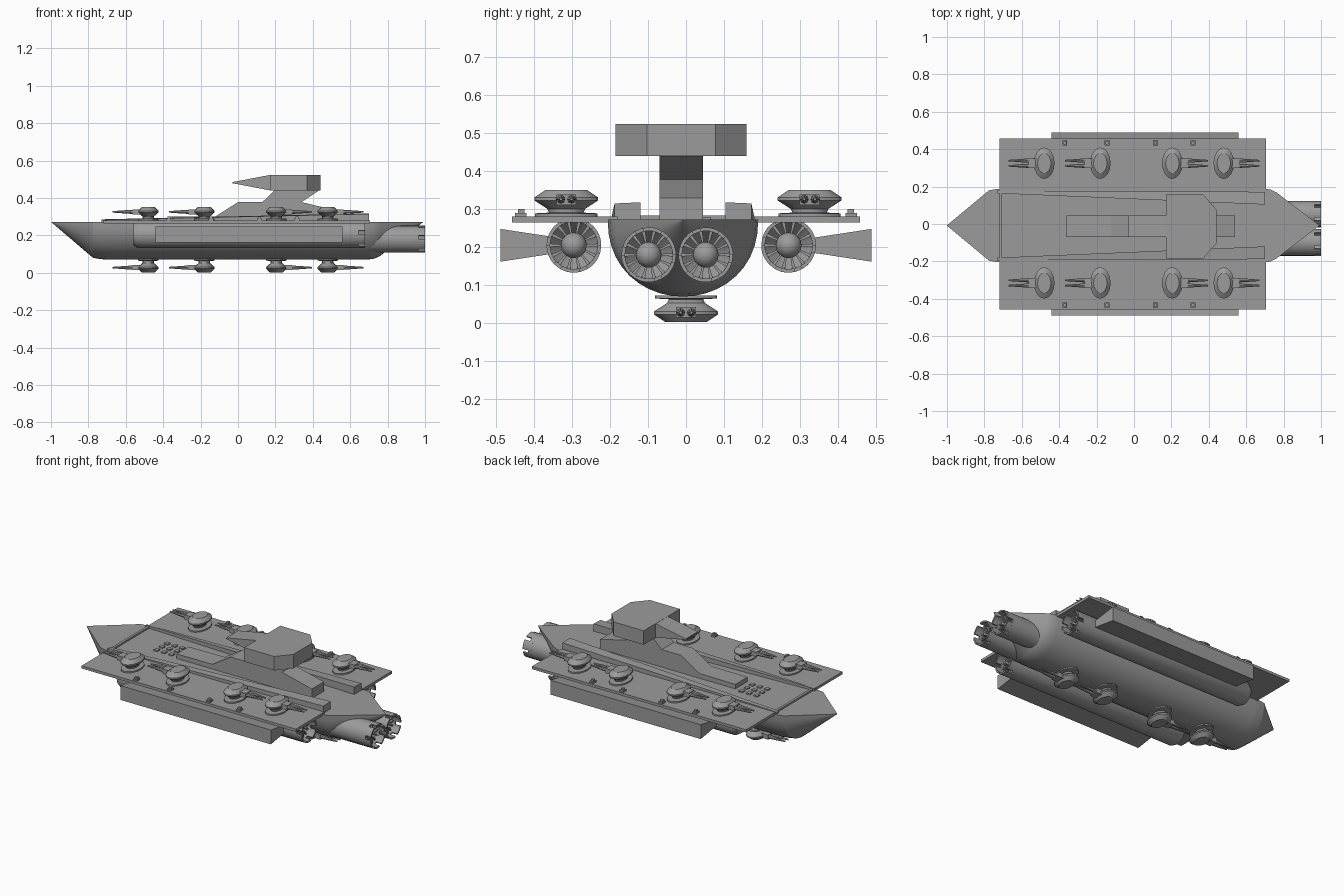
import bpy, bmesh, math
from mathutils import Matrix

cube = bpy.data.objects.get("Cube")
if cube:
    bpy.data.objects.remove(cube, do_unlink=True)

grey = bpy.data.materials.new("hull_grey")
grey.use_nodes = True
COLOR = (0.33, 0.33, 0.33, 1)
grey.diffuse_color = COLOR
grey.node_tree.nodes["Principled BSDF"].inputs["Base Color"].default_value = COLOR


def finish(name, bm, smooth=None):
    bmesh.ops.recalc_face_normals(bm, faces=bm.faces)
    me = bpy.data.meshes.new(name)
    bm.to_mesh(me)
    bm.free()
    me.materials.append(grey)
    ob = bpy.data.objects.new(name, me)
    bpy.context.collection.objects.link(ob)
    if smooth:
        bpy.ops.object.select_all(action='DESELECT')
        ob.select_set(True)
        bpy.context.view_layer.objects.active = ob
        bpy.ops.object.shade_smooth_by_angle(angle=math.radians(smooth))
    return ob


def loft(bm, rings, caps=True):
    """Skin a list of equally long closed rings."""
    rows = [[bm.verts.new(p) for p in ring] for ring in rings]
    n = len(rows[0])
    for a, b in zip(rows, rows[1:]):
        for i in range(n):
            j = (i + 1) % n
            bm.faces.new((a[i], a[j], b[j], b[i]))
    if caps:
        bm.faces.new(rows[0])
        bm.faces.new(rows[-1])
    return rows


def box(bm, x0, x1, y0, y1, z0, z1):
    loft(bm, [[(x0, y0, z), (x1, y0, z), (x1, y1, z), (x0, y1, z)] for z in (z0, z1)])


def circle_x(x, r, y, z, n=24):
    return [(x, y + r * math.cos(2 * math.pi * i / n), z + r * math.sin(2 * math.pi * i / n))
            for i in range(n)]


# Main hull: half-elliptic section, pointed at bow and stern
MID = -0.008
TOP = 0.273


def hull_ring(x, s):
    n = 20
    return [(x, MID + 0.198 * s * math.cos(math.pi * i / n),
             TOP - 0.203 * s * math.sin(math.pi * i / n) ** 0.9) for i in range(n + 1)]


bm = bmesh.new()
loft(bm, [hull_ring(x, s) for x, s in
          ((-1, 0.005), (-0.775, 0.95), (-0.74, 0.98), (-0.7, 1), (0.69, 1), (0.73, 0.97),
           (0.76, 0.9), (0.99, 0.01))])
finish("hull", bm, 25)

# Side decks with a raised cross lip at the bow
bm = bmesh.new()
for s in (-1, 1):
    box(bm, -0.72, 0.705, s * 0.18, s * 0.458, 0.265, 0.281)
box(bm, -0.72, -0.705, -0.19, 0.18, 0.265, 0.283)
finish("side_decks", bm)

# Tapered ridges along the inner deck edges
for s, name in ((-1, "right_ridge"), (1, "left_ridge")):
    bm = bmesh.new()
    loft(bm, [[(x, MID + s * a, 0.27), (x, MID + s * b, 0.27),
               (x, MID + s * b, z), (x, MID + s * a, z - 0.003)]
              for x, a, b, z in ((-0.73, 0.187, 0.172, 0.286), (0.7, 0.18, 0.112, 0.318))])
    finish(name, bm)

# Superstructure: side profile extruded across the ship
profile = [(-0.36, 0.27), (-0.36, 0.3), (-0.12, 0.302), (0, 0.378), (0.13, 0.378),
           (0.2, 0.445), (0.44, 0.445), (0.34, 0.378), (0.54, 0.33), (0.54, 0.27)]
bm = bmesh.new()
loft(bm, [[(x, y, z) for x, z in profile] for y in (-0.07, 0.045)])
finish("superstructure", bm)

# Bridge head with chamfered rear corners, and its wedge prow
bm = bmesh.new()
plan = [(0.17, -0.172), (0.37, -0.172), (0.44, -0.09), (0.44, 0.09), (0.37, 0.172), (0.17, 0.172)]
loft(bm, [[(x, y - 0.013, z) for x, y in plan] for z in (0.44, 0.524)])
finish("bridge_head", bm)
bm = bmesh.new()
loft(bm, [[(x, -0.07, a), (x, 0.045, a), (x, 0.045, b), (x, -0.07, b)]
          for x, a, b in ((-0.03, 0.479, 0.485), (0.175, 0.44, 0.524))])
finish("bridge_prow", bm)

# Small deck fittings: hatch grid and edge bollards
bm = bmesh.new()
for i in range(3):
    for j in range(3):
        x, y = -0.52 + 0.05 * i, -0.06 + 0.05 * j
        box(bm, x, x + 0.025, y, y + 0.025, 0.27, 0.28)
finish("deck_hatches", bm)
bm = bmesh.new()
for x in (-0.37, -0.145, 0.115, 0.315):
    for s in (-1, 1):
        box(bm, x - 0.013, x + 0.013, s * 0.42, s * 0.45, 0.28, 0.29)
        box(bm, x - 0.008, x + 0.008, s * 0.425, s * 0.442, 0.29, 0.3)
finish("deck_bollards", bm)


# Twin-barrelled turrets
def turret(name, x, y, z, aim, up):
    bm = bmesh.new()
    n = 16
    loft(bm, [[(rx * math.cos(2 * math.pi * i / n), ry * math.sin(2 * math.pi * i / n), h)
               for i in range(n)]
              for rx, ry, h in ((0.054, 0.082, 0), (0.054, 0.082, 0.008), (0.03, 0.045, 0.01),
                                (0.03, 0.05, 0.02), (0.055, 0.084, 0.042),
                                (0.055, 0.084, 0.05), (0.036, 0.054, 0.07))])
    box(bm, 0.03, 0.085, -0.026, 0.026, 0.03, 0.058)
    for s in (-1, 1):
        loft(bm, [circle_x(px, r, s * 0.014, 0.045, 8)
                  for px, r in ((0.05, 0.013), (0.12, 0.009), (0.19, 0.004))])
    bm.transform(Matrix.Translation((x, y, z)) @ Matrix.Diagonal((aim, 1, up, 1)))
    finish(name, bm, 25)


for i, (x, aim) in enumerate(((-0.48, -1), (-0.18, -1), (0.205, 1), (0.48, 1))):
    turret(f"left_turret_{i + 1}", x, 0.325, 0.281, aim, 1)
    turret(f"right_turret_{i + 1}", x, -0.315, 0.281, aim, 1)
    turret(f"keel_turret_{i + 1}", x, 0, 0.073, aim, -1)


# Engines: tube, notched nozzle lip, vaned inner cone and round core
def engine(name, x0, x1, y, z, r, nose):
    bm = bmesh.new()
    lip = x1 - 0.055
    loft(bm, [circle_x(x0, r * nose, y, z), circle_x(x0 + 0.025, r, y, z),
              circle_x(lip, r, y, z), circle_x(lip, r * 0.88, y, z),
              circle_x(lip - 0.04, r * 0.45, y, z)])
    finish(name + "_body", bm, 30)
    bm = bmesh.new()
    for k in range(6):
        arcs = [2 * math.pi * (k + t / 4 * 0.72) / 6 for t in range(5)]
        for a, b in zip(arcs, arcs[1:]):
            loft(bm, [[(x, y + q * math.cos(t), z + q * math.sin(t))
                       for q, t in ((r, a), (r, b), (r * 0.87, b), (r * 0.87, a))]
                      for x in (lip - 0.002, x1)])
    loft(bm, [circle_x(x, q, y, z) for x, q in
              ((lip, r), (lip + 0.02, r), (lip + 0.02, r * 0.87), (lip, r * 0.87))], False)
    # vanes inside the nozzle
    for k in range(14):
        a = 2 * math.pi * k / 14
        loft(bm, [[(x, y + q * math.cos(a + t), z + q * math.sin(a + t))
                   for q, t in ((r * 0.9, -0.07), (r * 0.9, 0.07), (r * 0.45, 0.07), (r * 0.45, -0.07))]
                  for x in (lip - 0.04, lip + 0.01)])
    finish(name + "_nozzle", bm)
    bm = bmesh.new()
    bmesh.ops.create_uvsphere(bm, u_segments=16, v_segments=10, radius=r * 0.47,
                              matrix=Matrix.Translation((lip - 0.02, y, z)))
    finish(name + "_core", bm, 40)


engine("left_main_engine", 0.7, 1.0, 0.052, 0.18, 0.072, 1)
engine("right_main_engine", 0.7, 1.0, -0.098, 0.18, 0.072, 1)

# Side pods under the decks, each with a flared armour fin outboard
for s, y, name in ((1, 0.27, "left"), (-1, -0.295, "right")):
    engine(name + "_pod", -0.56, 0.68, y, 0.205, 0.072, 0.8)
    bm = bmesh.new()
    loft(bm, [[(-0.44, s * w, 0.205 - h), (0.56, s * w, 0.205 - h),
               (0.56, s * w, 0.205 + h), (-0.44, s * w, 0.205 + h)]
              for w, h in ((0.31, 0.016), (0.488, 0.043))])
    finish(name + "_fin", bm)
